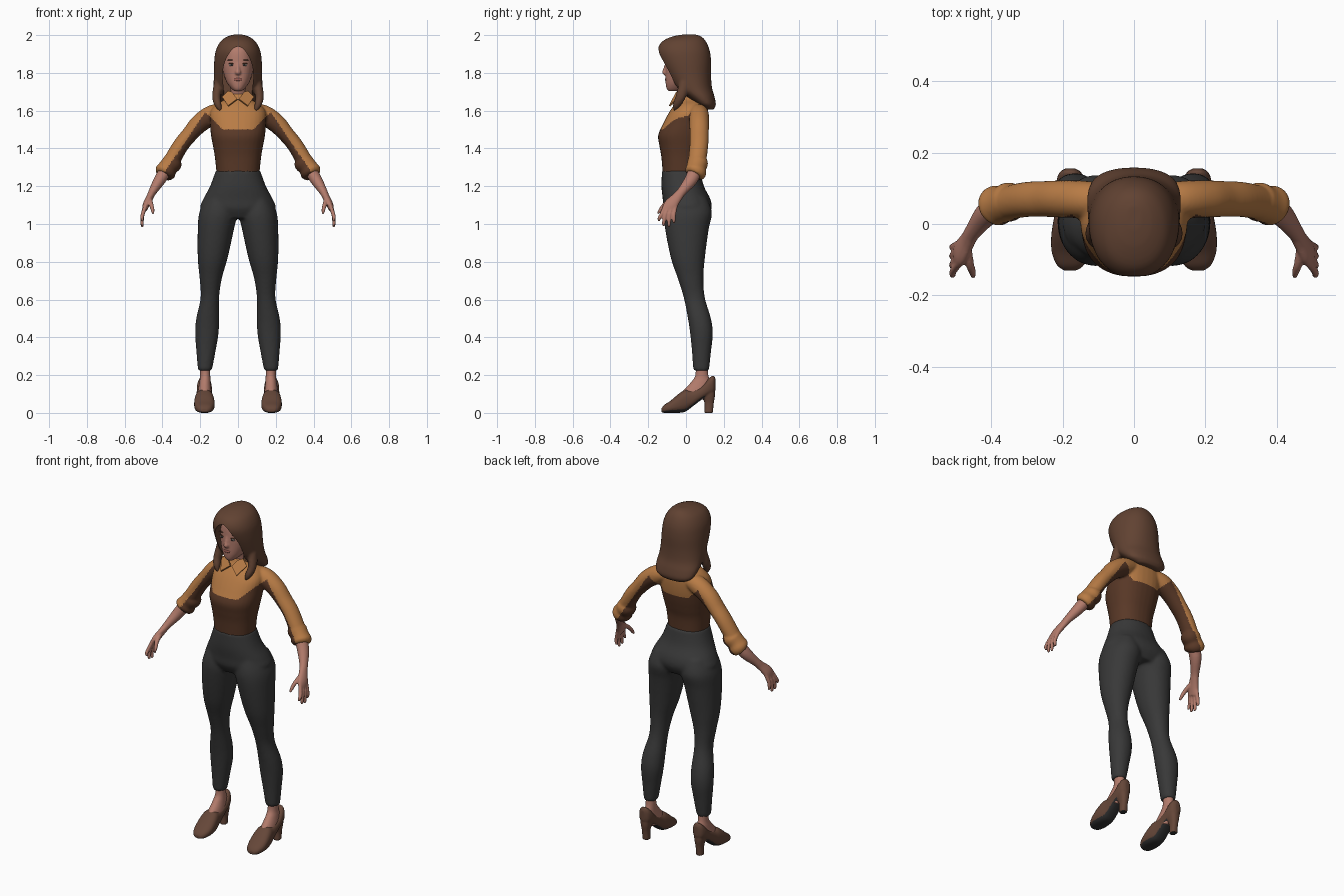
import bpy, bmesh, math
from mathutils import Vector

if "Cube" in bpy.data.objects:
    bpy.data.objects.remove(bpy.data.objects["Cube"])


def material(name, r, g, b):
    m = bpy.data.materials.new(name)
    m.use_nodes = True
    m.diffuse_color = (r, g, b, 1)
    node = m.node_tree.nodes["Principled BSDF"]
    node.inputs["Base Color"].default_value = (r, g, b, 1)
    node.inputs["Roughness"].default_value = 0.8
    return m


TAN = material("tan cloth", 0.48, 0.2, 0.06)
BROWN = material("dark brown cloth", 0.1, 0.04, 0.02)
CHARCOAL = material("charcoal cloth", 0.04, 0.04, 0.04)
SKIN = material("skin", 0.45, 0.2, 0.15)
HAIR = material("brown hair", 0.12, 0.055, 0.032)
LEATHER = material("brown leather", 0.13, 0.062, 0.04)
SOLE = material("dark sole", 0.03, 0.03, 0.03)
LIP = material("lips", 0.33, 0.11, 0.09)
WHITE = material("eye white", 0.45, 0.4, 0.37)


def spline(rows, steps=6):
    """Smooth a list of number tuples with a Catmull-Rom curve."""
    out = []
    for i in range(len(rows) - 1):
        a, b, c, d = rows[max(i - 1, 0)], rows[i], rows[i + 1], rows[min(i + 2, len(rows) - 1)]
        for k in range(steps):
            t = k / steps
            out.append(tuple(q + t / 2 * (r - p + t * (2 * p - 5 * q + 4 * r - s + t * (3 * (q - r) + s - p)))
                             for p, q, r, s in zip(a, b, c, d)))
    return out + [tuple(rows[-1])]


def loft(bm, rows, axis=None, ref=(0, 1, 0), power=2, sides=32):
    """Skin closed oval rings; each row is x, y, z and two radii."""
    rows, rings = spline(rows), []
    for i, row in enumerate(rows):
        centre = Vector(row[:3])
        ahead, behind = rows[min(i + 1, len(rows) - 1)], rows[max(i - 1, 0)]
        t = Vector(axis) if axis else (Vector(ahead[:3]) - Vector(behind[:3])).normalized()
        u = Vector(ref).cross(t).normalized()
        v = t.cross(u)
        ring = []
        for k in range(sides):
            a = math.tau * k / sides
            c, s = (math.copysign(abs(f) ** (2 / power), f) for f in (math.cos(a), math.sin(a)))
            ring.append(bm.verts.new(centre + u * c * max(row[3], 0.002) + v * s * max(row[4], 0.002)))
        rings.append(ring)
    for lo, hi in zip(rings, rings[1:]):
        for k in range(sides):
            n = (k + 1) % sides
            bm.faces.new((lo[k], lo[n], hi[n], hi[k]))
    bm.faces.new(rings[0][::-1])
    bm.faces.new(rings[-1])


def spans(*rows):
    """Rows of height, x span and y span become ring rows."""
    return [((a + b) / 2, (c + d) / 2, z, (b - a) / 2, (d - c) / 2) for z, a, b, c, d in rows]


def centred(*rows):
    return spans(*[(z, -w, w, f, b) for z, w, f, b in rows])


def both(bm, rows, **kw):
    loft(bm, rows, **kw)
    loft(bm, [(-r[0],) + tuple(r[1:]) for r in rows], **kw)


def build(name, bm, mats, voxel=0, relax=0, cutter=None, rule=None, angle=60):
    bmesh.ops.recalc_face_normals(bm, faces=bm.faces)
    me = bpy.data.meshes.new(name)
    bm.to_mesh(me)
    bm.free()
    ob = bpy.data.objects.new(name, me)
    bpy.context.collection.objects.link(ob)
    if voxel:
        mod = ob.modifiers.new("fuse", 'REMESH')
        mod.mode, mod.voxel_size = 'VOXEL', voxel
    if relax:
        mod = ob.modifiers.new("relax", 'SMOOTH')
        mod.iterations = relax
    if cutter:
        mod = ob.modifiers.new("opening", 'BOOLEAN')
        mod.object, mod.operation, mod.solver = cutter, 'DIFFERENCE', 'EXACT'
    if ob.modifiers:
        deps = bpy.context.evaluated_depsgraph_get()
        me = bpy.data.meshes.new_from_object(ob.evaluated_get(deps))
        ob.modifiers.clear()
        ob.data = me
    me.materials.clear()
    for m in mats:
        me.materials.append(m)
    for p in me.polygons:
        p.use_smooth = True
        p.material_index = rule(p.center, p.normal) if rule else 0
    me.set_sharp_from_angle(angle=math.radians(angle))
    return ob


UP = (0, 0, 1)

# Shirt: torso, sleeves and rolled cuffs fused, then split into two tones
bm = bmesh.new()
loft(bm, centred((1.25, .112, -.122, .068), (1.35, .122, -.13, .075), (1.41, .132, -.14, .09),
                 (1.47, .143, -.147, .105), (1.53, .148, -.122, .115), (1.59, .148, -.09, .118),
                 (1.63, .12, -.062, .112), (1.66, .07, -.035, .09), (1.69, .05, -.022, .07)), axis=UP, power=2.3)
both(bm, [(.06, .06, 1.6, .035, .045), (.13, .068, 1.58, .052, .052), (.2, .07, 1.535, .05, .052),
          (.255, .07, 1.475, .043, .05), (.307, .068, 1.41, .042, .049), (.37, .055, 1.3, .044, .047)])
both(bm, [(.338, .064, 1.345, .04, .045), (.348, .062, 1.325, .053, .055), (.37, .055, 1.3, .05, .052),
          (.385, .05, 1.275, .056, .058), (.395, .042, 1.258, .045, .048)])


def two_tone(c, n):
    x = abs(c.x)
    yoke = 1.5 + max(0, x - .08)
    sleeve = 1.54 - 1.5 * (x - .2) - .25 * (c.y - .07)
    return 0 if c.z > min(yoke, sleeve) else 1


build("shirt", bm, [TAN, BROWN], .007, 3, rule=two_tone)

# Shirt collar with two pointed flaps
bm = bmesh.new()
for s in (1, -1):
    flap = [(.002, -.062, 1.658), (.05, -.084, 1.622), (.082, -.03, 1.668), (.05, -.02, 1.7), (.03, -.045, 1.695)]
    bm.faces.new([bm.verts.new((s * x, y, z)) for x, y, z in flap])
flaps = bmesh.ops.recalc_face_normals(bm, faces=bm.faces)
bmesh.ops.solidify(bm, geom=bm.faces[:], thickness=.009)
build("collar", bm, [TAN], angle=30)

# Trousers: pelvis and legs fused
bm = bmesh.new()
loft(bm, centred((1.285, .117, -.127, .075), (1.2, .148, -.13, .095), (1.13, .185, -.123, .13),
                 (1.08, .198, -.118, .135), (1.03, .14, -.09, .11)), axis=UP, power=2.2)
both(bm, spans((1.14, .03, .17, -.1, .11), (1.06, .005, .205, -.117, .137), (.97, .022, .213, -.11, .12),
               (.82, .055, .213, -.08, .1), (.71, .086, .203, -.043, .092), (.61, .1, .198, -.012, .1),
               (.5, .1, .221, .01, .132), (.42, .103, .227, .022, .142), (.32, .12, .22, .032, .132),
               (.225, .138, .212, .038, .122)), axis=UP, power=2.1)
build("trousers", bm, [CHARCOAL], .009, 4)

# Forearms and hands
bm = bmesh.new()
both(bm, [(.36, .06, 1.32, .033, .036), (.41, .03, 1.24, .032, .035), (.45, -.02, 1.175, .022, .025),
          (.465, -.045, 1.145, .019, .027), (.485, -.078, 1.105, .018, .036), (.495, -.092, 1.075, .013, .036)])
for k, (y, z) in enumerate([(-.142, 1.015), (-.118, .99), (-.09, .985), (-.064, 1.005)]):
    root = -.118 + k * .018
    both(bm, [(.488, root + .01, 1.1, .011, .011), (.505, (root + y) / 2, 1.05, .0105, .0105),
              (.508, y, z + .015, .009, .009), (.503, y, z, .006, .006)], sides=12)
both(bm, [(.468, -.06, 1.135, .013, .015), (.46, -.11, 1.105, .012, .012),
          (.452, -.135, 1.075, .01, .01), (.45, -.148, 1.055, .006, .006)], sides=12)
build("arms_and_hands", bm, [SKIN], .0045, 2)

# Ankles and insteps
bm = bmesh.new()
both(bm, spans((.27, .147, .203, .05, .112), (.2, .147, .2, .05, .118), (.16, .145, .205, .025, .13),
               (.11, .14, .212, -.02, .13), (.07, .14, .212, -.03, .1)), axis=UP)
build("ankles", bm, [SKIN])

# Heeled shoes
bm = bmesh.new()
shoe = [(-.13, .018, .004, .024), (-.115, .038, 0, .042), (-.08, .052, 0, .066), (-.04, .054, 0, .1),
        (-.005, .05, .006, .122), (.03, .044, .03, .122), (.08, .041, .068, .142), (.12, .039, .09, .182),
        (.145, .03, .1, .198), (.156, .012, .12, .18)]
both(bm, [(.178, y, (lo + hi) / 2, w, (hi - lo) / 2) for y, w, lo, hi in shoe],
     axis=(0, 1, 0), ref=UP, power=2.5)
both(bm, spans((0, .157, .199, .098, .142), (.05, .157, .199, .098, .147),
               (.09, .15, .206, .085, .153), (.13, .145, .211, .08, .153)), axis=UP, power=2.4)
build("shoes", bm, [LEATHER, SOLE], .005, 2, rule=lambda c, n: 1 if n.z < -.6 else 0)

# Head, neck and nose
bm = bmesh.new()
loft(bm, centred((1.703, .018, -.092, -.04), (1.718, .036, -.103, 0), (1.75, .06, -.108, .05),
                 (1.8, .077, -.109, .08), (1.85, .082, -.109, .095), (1.92, .072, -.1, .09),
                 (1.96, .035, -.06, .06)), axis=UP, power=2.2)
loft(bm, [(0, .035, 1.6, .05, .05), (0, .025, 1.68, .043, .045), (0, .015, 1.76, .045, .05)])
loft(bm, [(0, -.1, 1.86, .008, .008), (0, -.11, 1.82, .01, .01), (0, -.114, 1.802, .015, .012),
          (0, -.106, 1.792, .01, .006)], sides=16)
build("head", bm, [SKIN], .005, 2)


def bead(bm, at, size):
    made = bmesh.ops.create_uvsphere(bm, u_segments=16, v_segments=10, radius=1)["verts"]
    bmesh.ops.scale(bm, vec=size, verts=made)
    bmesh.ops.translate(bm, vec=at, verts=made)


# Facial details
for name, mat, side, y, z, size in (
        ("lips", LIP, 0, -.106, 1.765, (.022, .006, .008)),
        ("eyes", WHITE, .033, -.1, 1.842, (.016, .006, .007)),
        ("irises", SOLE, .033, -.105, 1.842, (.006, .003, .006)),
        ("eyelashes", BROWN, .034, -.101, 1.849, (.018, .006, .003)),
        ("eyebrows", HAIR, .036, -.098, 1.868, (.02, .006, .003))):
    bm = bmesh.new()
    for x in ((side, -side) if side else (0,)):
        bead(bm, (x, y, z), size)
    build(name, bm, [mat])

# Face opening used to cut the hair
half = spline([(0, 1.94), (.03, 1.925), (.06, 1.88), (.077, 1.83), (.081, 1.77), (.075, 1.7), (.068, 1.5)])
outline = half + [(-x, z) for x, z in half[:0:-1]]
bm = bmesh.new()
face = bm.faces.new([bm.verts.new((x, -.3, z)) for x, z in outline])
pushed = bmesh.ops.extrude_face_region(bm, geom=[face])["geom"]
bmesh.ops.translate(bm, vec=(0, .3, 0), verts=[g for g in pushed if isinstance(g, bmesh.types.BMVert)])
cutter = build("face_opening", bm, [HAIR])
cutter.hide_render = True

# Hair: long cap swept to the back, with a lock falling before each shoulder
bm = bmesh.new()
loft(bm, centred((2.003, .02, -.015, .05), (1.993, .055, -.07, .08), (1.967, .092, -.125, .105),
                 (1.92, .117, -.15, .125), (1.86, .126, -.138, .133), (1.78, .128, -.1, .133),
                 (1.72, .13, -.06, .138), (1.67, .13, .005, .152), (1.63, .115, .06, .158),
                 (1.605, .07, .1, .145)), axis=UP, power=2.15, sides=48)
both(bm, [(.095, .0, 1.8, .02, .03), (.106, -.01, 1.73, .024, .03), (.114, -.03, 1.67, .022, .026),
          (.105, -.05, 1.63, .018, .02), (.092, -.058, 1.6, .007, .008)])
build("hair", bm, [HAIR], .007, 3, cutter=cutter, angle=50)
bpy.data.objects.remove(cutter)
